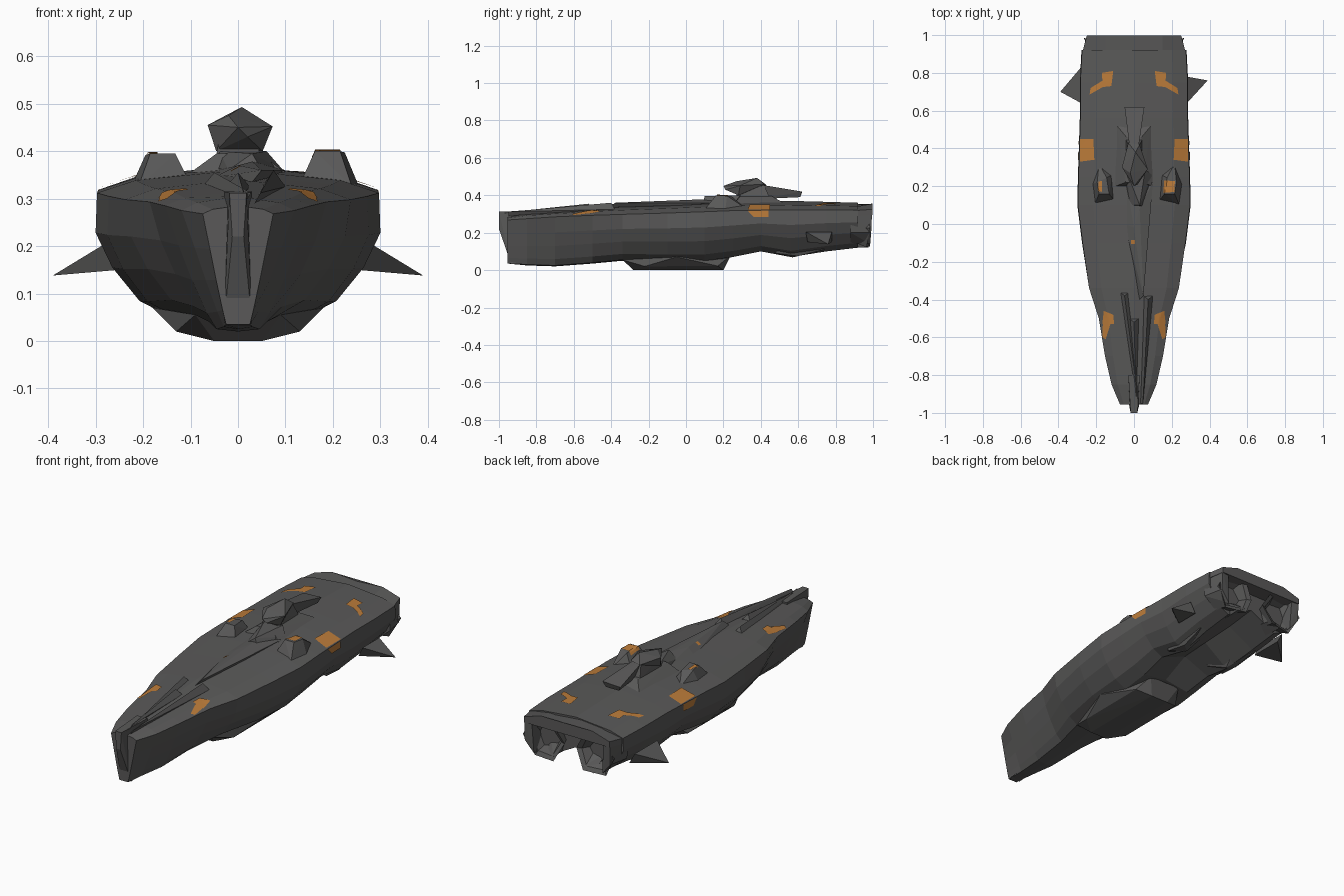
import bpy, bmesh
from mathutils import Vector
from mathutils.bvhtree import BVHTree

if "Cube" in bpy.data.objects:
    bpy.data.objects.remove(bpy.data.objects["Cube"])


def material(name, rgb):
    m = bpy.data.materials.new(name)
    m.diffuse_color = (*rgb, 1)
    m.use_nodes = True
    m.node_tree.nodes["Principled BSDF"].inputs["Base Color"].default_value = m.diffuse_color
    return m


GREY = material("dark hull grey", (0.1, 0.099, 0.098))
ORANGE = material("orange marking", (0.50, 0.20, 0.042))


def finish(name, bm, mat=GREY, fix=True):
    if fix:
        bmesh.ops.recalc_face_normals(bm, faces=bm.faces)
    me = bpy.data.meshes.new(name)
    bm.to_mesh(me)
    bm.free()
    me.materials.append(mat)
    ob = bpy.data.objects.new(name, me)
    bpy.context.collection.objects.link(ob)
    return ob


def loft(name, rings):
    """Skin closed rings of equal length into a faceted body."""
    bm = bmesh.new()
    vs = [[bm.verts.new(p) for p in r] for r in rings]
    n = len(vs[0])
    for a, b in zip(vs, vs[1:]):
        for i in range(n):
            j = (i + 1) % n
            bm.faces.new((a[i], a[j], b[j], b[i]))
    bm.faces.new(vs[0])
    bm.faces.new(vs[-1])
    bmesh.ops.triangulate(bm, faces=[f for f in bm.faces if len(f.verts) > 4])
    return finish(name, bm)


def hull_of(name, pts):
    """Convex faceted lump through a few points."""
    bm = bmesh.new()
    for p in pts:
        bm.verts.new(p)
    r = bmesh.ops.convex_hull(bm, input=bm.verts)
    junk = {v for v in r["geom_interior"] if isinstance(v, bmesh.types.BMVert)}
    bmesh.ops.delete(bm, geom=list(junk), context='VERTS')
    return finish(name, bm)


# Main hull: y, half width, bottom z, bottom half width, channel z, edge z, deck z, fullness
stations = [
    (-0.955, 0.075, 0.035, 0.025, 0.035, 0.268, 0.285, 0),
    (-0.85, 0.12, 0.03, 0.03, 0.025, 0.275, 0.305, 0),
    (-0.70, 0.155, 0.025, 0.045, 0.02, 0.285, 0.315, .15),
    (-0.50, 0.188, 0.04, 0.06, 0.035, 0.293, 0.33, .4),
    (-0.34, 0.24, 0.055, 0.09, 0.05, 0.298, 0.34, .7),
    (-0.10, 0.275, 0.05, 0.13, 0.04, 0.305, 0.35, 1),
    (0.10, 0.30, 0.05, 0.14, 0.04, 0.312, 0.36, 1),
    (0.25, 0.297, 0.07, 0.14, 0.09, 0.318, 0.365, 1),
    (0.40, 0.292, 0.10, 0.15, 0.16, 0.32, 0.37, 1),
    (0.56, 0.287, 0.07, 0.14, 0.17, 0.322, 0.37, 1),
    (0.75, 0.287, 0.10, 0.15, 0.18, 0.322, 0.365, 1),
    (0.92, 0.278, 0.12, 0.15, 0.20, 0.32, 0.36, 1),
]
rings = []
for y, hw, zb, bw, zc, ze, zd, t in stations:
    h, w = ze - zb, hw - bw
    # bow sections are straight-sided, the rest are round
    mix = [(a, a + (b - a) * t) for a, b in ((.15, .42), (.42, .78), (.68, 1))]
    half = [(bw, zb)] + [(bw + m * w, zb + k * h) for (_, m), k in zip(mix, (.13, .4, .68))]
    half += [(hw * .99, ze), (hw * .72, ze + .55 * (zd - ze))]
    rings.append([(0, y, zc)] + [(x, y, z) for x, z in half] + [(0, y, zd)]
                 + [(-x, y, z) for x, z in reversed(half)])
hull = loft("hull", rings)

# Prow: central wedge
hull_of("prow_wedge", [(s * x, y, z) for s in (-1, 1) for x, y, z in
        ((.018, -1, .312), (.012, -1, .22), (.02, -.97, .18), (.03, -.935, .033),
         (.03, -.8, .04), (.03, -.8, .315))])

# Keel under the belly
hull_of("keel", [(s * x, y, z) for s in (-1, 1) for x, y, z in
        ((.05, -.28, 0), (.05, .2, 0), (.13, -.22, .02), (.13, .17, .022),
         (.09, -.34, .055), (.18, -.05, .07), (.09, .24, .08))])

# Blades along the front deck
for i, (x0, x1, y0, y1, z) in enumerate(((.015, -.05, -.97, -.36, .325),
                                         (.0, .0, -.93, -.5, .325),
                                         (.035, .075, -.95, -.38, .33))):
    hull_of(f"deck_blade_{i}", [(x0, y0, .29), (x0 + .012, y0, .312), (x1 - .025, y1, .325),
            (x1 + .025, y1, .325), (x1, y1 - .02, z + .03), ((x0 + x1) / 2, -.65, z)])

# Ridge running back to the bridge
hull_of("deck_ridge", [(.03, -.40, .335), (.05, -.38, .36), (.07, -.05, .345), (.0, -.02, .37),
                       (-.05, .0, .345), (.03, .08, .378), (.10, .22, .36), (-.04, .22, .36)])
hull_of("bridge_front_house", [(-.02, .1, .36), (.05, .09, .36), (.03, .1, .395), (.095, .26, .36),
                               (.06, .29, .40), (-.06, .3, .365), (-.04, .28, .40)])
hull_of("bridge_base", [(s * x, y, z) for s in (-1, 1) for x, y, z in
        ((.10, .2, .355), (.09, .52, .36), (.045, .22, .395), (.04, .46, .395))])

# Bridge tower with a pointed crown and tail
hull_of("bridge_neck", [(s * x, y, z) for s in (-1, 1) for x, y, z in
        ((.048, .27, .38), (.045, .45, .38), (.035, .27, .45), (.03, .42, .45))])
hull_of("bridge_head", [(-.064, .30, .455), (.073, .29, .452), (.0, .20, .45), (.02, .21, .43),
                        (-.02, .27, .475), (.008, .38, .493), (.03, .42, .46), (-.03, .43, .455),
                        (.052, .28, .40), (-.046, .28, .40)])
hull_of("bridge_tail", [(-.02, .38, .46), (.02, .38, .46), (-.05, .62, .415), (.055, .62, .42),
                        (-.035, .61, .39), (.04, .61, .39), (.0, .40, .38)])

# Deck turrets, one each side
turrets = []
for side, cx, top in (("left", -.165, .395), ("right", .195, .40)):
    s = 1 if cx > 0 else -1
    turrets.append(hull_of(side + "_turret", [(cx + s * x, y, z) for x, y, z in
        ((-.065, .12, .33), (.045, .10, .325), (.06, .21, .325), (.02, .32, .33), (-.05, .26, .34),
         (-.033, .16, top), (.02, .16, top), (.03, .22, top - .003), (-.02, .245, top - .006))]))

# Side fins
for side, s, tip, back in (("left", -1, .70, .83), ("right", 1, .76, .78)):
    hull_of(side + "_fin", [(s * .39, tip, .138), (s * .28, .64, .205), (s * .25, .65, .15),
                            (s * .28, back, .205), (s * .25, back, .15)])

# Stern: deck overhang, side cheeks and hollow engine nozzles
loft("stern_overhang", [[(-w, y, z0 - .03), (w, y, z0 - .03), (w, y, z0), (.15, y, z1), (0, y, z2),
                         (-.15, y, z1), (-w, y, z0)]
     for y, w, z0, z1, z2 in ((.9, .276, .318, .338, .352), (.997, .25, .325, .355, .345))])
for s in (-1, 1):
    hull_of("stern_cheek", [(s * x, y, z) for x, y, z in
            ((.277, .88, .31), (.25, .995, .315), (.272, .88, .2), (.25, .99, .2),
             (.2, .88, .14), (.2, .985, .14), (.21, .99, .315), (.22, .88, .31))])
    sect = []
    for y, r in ((.80, .07), (.90, .085), (.985, .115), (.975, .09), (.86, .03)):
        ring = []
        for k, (cx, cz) in enumerate(((1, 0), (.55, .8), (-.5, .85), (-1, 0), (-.55, -.85), (.5, -.9))):
            jag = .02 if k % 2 else 0
            ring.append((s * (.15 + cx * r), y - jag * (y > .95), .225 + cz * r))
        sect.append(ring)
    loft("engine_nozzle", sect)
    # Belly pods beside the rear channel
    hull_of("belly_pod", [(s * x, y, z) for x, y, z in
            ((.10, .45, .12), (.18, .48, .09), (.13, .57, .068), (.17, .60, .075),
             (.09, .70, .14), (.18, .74, .11), (.19, .5, .15), (.1, .5, .18), (.16, .72, .17))])
    # Small ribs under the stern
    hull_of("stern_rib", [(s * x, y, z) for x, y, z in
            ((.07, .82, .16), (.13, .82, .125), (.09, .98, .15), (.14, .975, .12),
             (.16, .9, .2), (.06, .9, .22))])


# Orange markings laid on the surface as thin patches
def marking(name, target, corners, axis):
    tree = BVHTree.FromPolygons([v.co for v in target.data.vertices],
                                [p.vertices[:] for p in target.data.polygons])
    c, n = [Vector(p) for p in corners], 8
    bm, grid = bmesh.new(), {}
    for i in range(n + 1):
        for j in range(n + 1):
            u, v = i / n, j / n
            p = c[0].lerp(c[1], u).lerp(c[3].lerp(c[2], u), v)
            hit = tree.ray_cast(p - Vector(axis), Vector(axis))[0]
            if hit:
                grid[i, j] = bm.verts.new(hit - Vector(axis) * .004)
    for i in range(n):
        for j in range(n):
            q = [grid.get(k) for k in ((i, j), (i + 1, j), (i + 1, j + 1), (i, j + 1))]
            if all(q):
                f = bm.faces.new(q)
                f.normal_update()
                if f.normal.dot(Vector(axis)) > 0:
                    f.normal_flip()
    finish(name, bm, ORANGE, fix=False)


def top_mark(name, target, pts, s=1):
    marking(name, target, [(s * x, y, .3) for x, y in pts], (0, 0, -1))


for s in (-1, 1):
    top_mark("bow_marking", hull, ((.125, -.53), (.15, -.61), (.168, -.60), (.165, -.53)), s)
    top_mark("bow_marking_rear", hull, ((.105, -.53), (.168, -.53), (.16, -.46), (.11, -.48)), s)
    top_mark("midship_marking", hull, ((.21, .34), (.286, .33), (.286, .45), (.215, .45)), s)
    marking("midship_side_marking", hull, [(s * .3, y, z) for y, z in
            ((.36, .285), (.44, .285), (.44, .32), (.33, .318))], (-s, 0, 0))
    top_mark("stern_marking", hull, ((.12, .73), (.165, .725), (.17, .80), (.11, .81)), s)
    top_mark("stern_marking_tail", hull, ((.165, .725), (.235, .685), (.23, .72), (.165, .76)), s)
top_mark("right_turret_marking", turrets[1], ((.155, .165), (.215, .17), (.216, .228), (.16, .23)))
top_mark("left_turret_marking", turrets[0], ((-.192, .175), (-.17, .17), (-.17, .228), (-.187, .225)))
top_mark("ridge_marking", bpy.data.objects["deck_ridge"],
         ((-.015, -.105), (.005, -.105), (.005, -.085), (-.015, -.085)))
